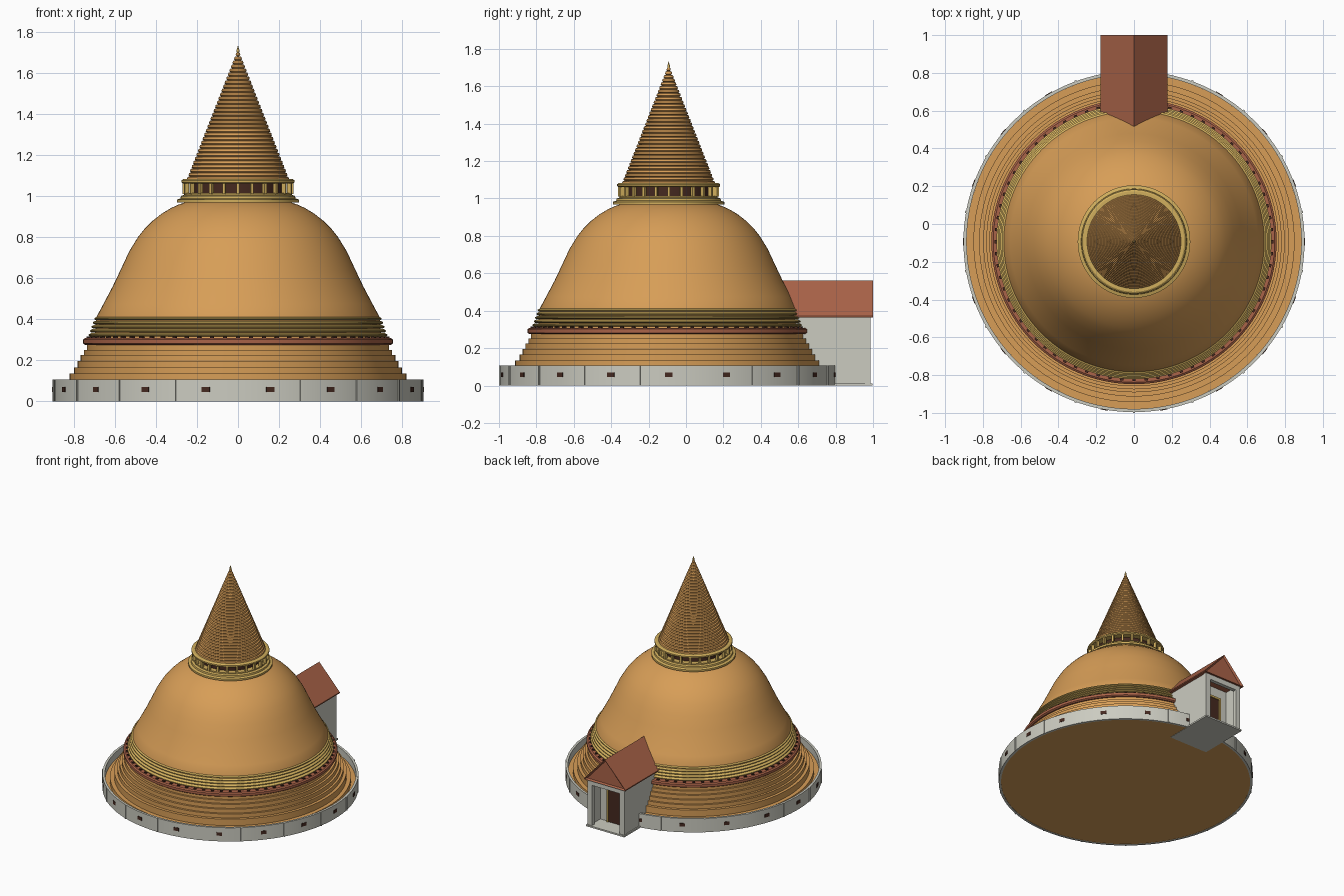
import bpy, bmesh, math
from mathutils import Matrix, Vector

if "Cube" in bpy.data.objects:
    bpy.data.objects.remove(bpy.data.objects["Cube"])

CY = -0.093  # stupa axis


def material(name, rgb):
    m = bpy.data.materials.new(name)
    m.diffuse_color = (*rgb, 1)
    m.use_nodes = True
    m.node_tree.nodes["Principled BSDF"].inputs["Base Color"].default_value = m.diffuse_color
    return m


ORANGE = material("orange plaster", (0.68, 0.34, 0.095))
GOLD = material("gold trim", (0.64, 0.43, 0.11))
BRICK = material("brick red", (0.40, 0.125, 0.065))
STONE = material("pale stone", (0.60, 0.60, 0.53))
BROWN = material("dark brown", (0.06, 0.022, 0.014))


def finish(bm, name, mat, angle=30):
    bmesh.ops.recalc_face_normals(bm, faces=bm.faces)
    me = bpy.data.meshes.new(name)
    bm.to_mesh(me)
    bm.free()
    for p in me.polygons:
        p.use_smooth = True
    me.set_sharp_from_angle(angle=math.radians(angle))
    me.materials.append(mat)
    ob = bpy.data.objects.new(name, me)
    bpy.context.collection.objects.link(ob)
    return ob


def lathe(name, profile, mat, segs=128, closed=False):
    """Revolve (radius, height) points about the stupa axis."""
    bm = bmesh.new()
    pts = [bm.verts.new((r, CY, z)) for r, z in profile]
    edges = [bm.edges.new(e) for e in zip(pts, pts[1:])]
    if closed:
        edges.append(bm.edges.new((pts[-1], pts[0])))
    bmesh.ops.spin(bm, geom=pts + edges, cent=(0, CY, 0), axis=(0, 0, 1),
                   angle=math.tau, steps=segs, use_duplicate=False)
    bmesh.ops.remove_doubles(bm, verts=bm.verts, dist=1e-5)
    return finish(bm, name, mat)


def add_box(bm, lo, hi, turn=None):
    lo, hi = Vector(lo), Vector(hi)
    mtx = Matrix.Translation((lo + hi) / 2) @ Matrix.Diagonal((*(hi - lo), 1))
    bmesh.ops.create_cube(bm, size=1, matrix=(turn @ mtx) if turn else mtx)


def boxes(name, mat, *spans):
    bm = bmesh.new()
    for lo, hi in spans:
        add_box(bm, lo, hi)
    return finish(bm, name, mat)


def radial(name, mat, count, r0, r1, width, z0, z1, offset=0.0):
    """Ring of equal blocks facing outward; angle 0 is the front."""
    bm = bmesh.new()
    for i in range(count):
        a = math.tau * (i + offset) / count
        turn = Matrix.Translation((0, CY, 0)) @ Matrix.Rotation(a, 4, 'Z')
        add_box(bm, (-width / 2, -r1, z0), (width / 2, -r0, z1), turn)
    return finish(bm, name, mat)


# Terraced base
steps = [(0.886, 0.05), (0.85, 0.085), (0.82, 0.135), (0.798, 0.165),
         (0.782, 0.195), (0.766, 0.225), (0.75, 0.25), (0.735, 0.285)]
profile, z = [(0, 0.002)], 0.002
for r, top in steps:
    profile += [(r, z), (r, top)]
    z = top
profile += [(0.70, 0.285)]
lathe("terraced_base", profile, ORANGE)

# Bell-shaped dome
lathe("dome", [(0.70, 0.28), (0.69, 0.41), (0.655, 0.475), (0.61, 0.56),
               (0.572, 0.64), (0.53, 0.73), (0.487, 0.80), (0.455, 0.84),
               (0.415, 0.88), (0.37, 0.915), (0.325, 0.942), (0.285, 0.96),
               (0.24, 0.975), (0, 0.975)], ORANGE)

# Outer wall with piers and openings
lathe("outer_wall", [(0.886, 0), (0.903, 0), (0.903, 0.107), (0.886, 0.107)],
      STONE, 126, True)
radial("wall_piers", STONE, 18, 0.89, 0.908, 0.012, 0, 0.107)
radial("wall_openings", BROWN, 18, 0.899, 0.906, 0.04, 0.045, 0.07, 0.5)

# Red moulding with studs
lathe("red_moulding", [(0.70, 0.275), (0.745, 0.275), (0.755, 0.282),
                       (0.755, 0.301), (0.745, 0.308), (0.70, 0.308)],
      BRICK, closed=True)
radial("moulding_studs", BROWN, 72, 0.72, 0.738, 0.018, 0.305, 0.316)

# Gold rings at the dome foot
for i in range(5):
    r, z = 0.728 - 0.007 * i, 0.315 + 0.02 * i
    lathe(f"gold_ring_{i + 1}", [(0.67, z), (r - 0.008, z), (r, z + 0.005),
                                 (r, z + 0.010), (r - 0.012, z + 0.017),
                                 (0.67, z + 0.017)], GOLD, closed=True)

# Collar, drum and colonnade
lathe("collar", [(0, 0.968), (0.298, 0.968), (0.298, 0.982), (0.28, 0.988),
                 (0.278, 1.0), (0.262, 1.005), (0.262, 1.014), (0, 1.014)],
      GOLD, 96)
lathe("drum", [(0.222, 1.01), (0.222, 1.066)], BROWN, 96)
radial("colonnade_posts", GOLD, 24, 0.248, 0.27, 0.014, 1.01, 1.066)
lathe("colonnade_rail", [(0.21, 1.06), (0.268, 1.06), (0.275, 1.066),
                         (0.275, 1.076), (0.266, 1.082), (0.21, 1.082)],
      GOLD, 96, True)

# Ringed spire
count, z0, z1, r0 = 32, 1.075, 1.70, 0.245
profile = [(0, z0)]
for i in range(count):
    r = r0 * (1 - i / count) + 0.004
    z = z0 + (z1 - z0) * i / count
    h = (z1 - z0) / count
    profile += [(r - 0.006, z), (r, z + 0.3 * h), (r - 0.003, z + 0.85 * h),
                (max(r - 0.010, 0.002), z + h)]
lathe("spire", profile + [(0, z1)], ORANGE, 64)
lathe("finial", [(0, 1.685), (0.005, 1.69), (0.007, 1.71), (0.003, 1.722),
                 (0, 1.735)], GOLD, 16)

# Entrance house: walls, piers, lintel, floor
W, B = 0.155, 0.982
boxes("house_walls", STONE,
      ((-W, 0.55, 0.005), (-W + 0.02, B, 0.366)),
      ((W - 0.02, 0.55, 0.005), (W, B, 0.366)),
      ((-W + 0.02, 0.84, 0.005), (W - 0.02, 0.86, 0.366)))
boxes("porch_frame", STONE,
      ((-W - 0.004, B - 0.025, 0), (-W + 0.036, B + 0.004, 0.366)),
      ((W - 0.036, B - 0.025, 0), (W + 0.004, B + 0.004, 0.366)),
      ((-W + 0.036, B - 0.025, 0.325), (W - 0.036, B + 0.004, 0.366)))
boxes("house_floor", STONE, ((-0.165, 0.60, 0), (0.165, 0.996, 0.012)))

# Door with gold surround
boxes("door", BROWN, ((-0.06, 0.858, 0.012), (0.06, 0.866, 0.27)))
boxes("door_surround", GOLD,
      ((-0.075, 0.858, 0.012), (-0.06, 0.874, 0.285)),
      ((0.06, 0.858, 0.012), (0.075, 0.874, 0.285)),
      ((-0.06, 0.858, 0.27), (0.06, 0.874, 0.285)))

# Gabled roof with recessed pediment
bm = bmesh.new()
outline = [(-0.177, 0.364), (0.177, 0.364), (0.177, 0.372), (0, 0.562),
           (-0.177, 0.372)]
face = bm.faces.new([bm.verts.new((x, 0.50, z)) for x, z in outline])
ext = bmesh.ops.extrude_face_region(bm, geom=[face])
bmesh.ops.translate(bm, vec=(0, 0.5, 0),
                    verts=[v for v in ext["geom"] if isinstance(v, bmesh.types.BMVert)])
bmesh.ops.recalc_face_normals(bm, faces=bm.faces)
gable = [f for f in bm.faces if f.calc_center_median().y > 0.99]
bmesh.ops.inset_region(bm, faces=gable, thickness=0.014, depth=-0.012)
finish(bm, "gable_roof", BRICK)
